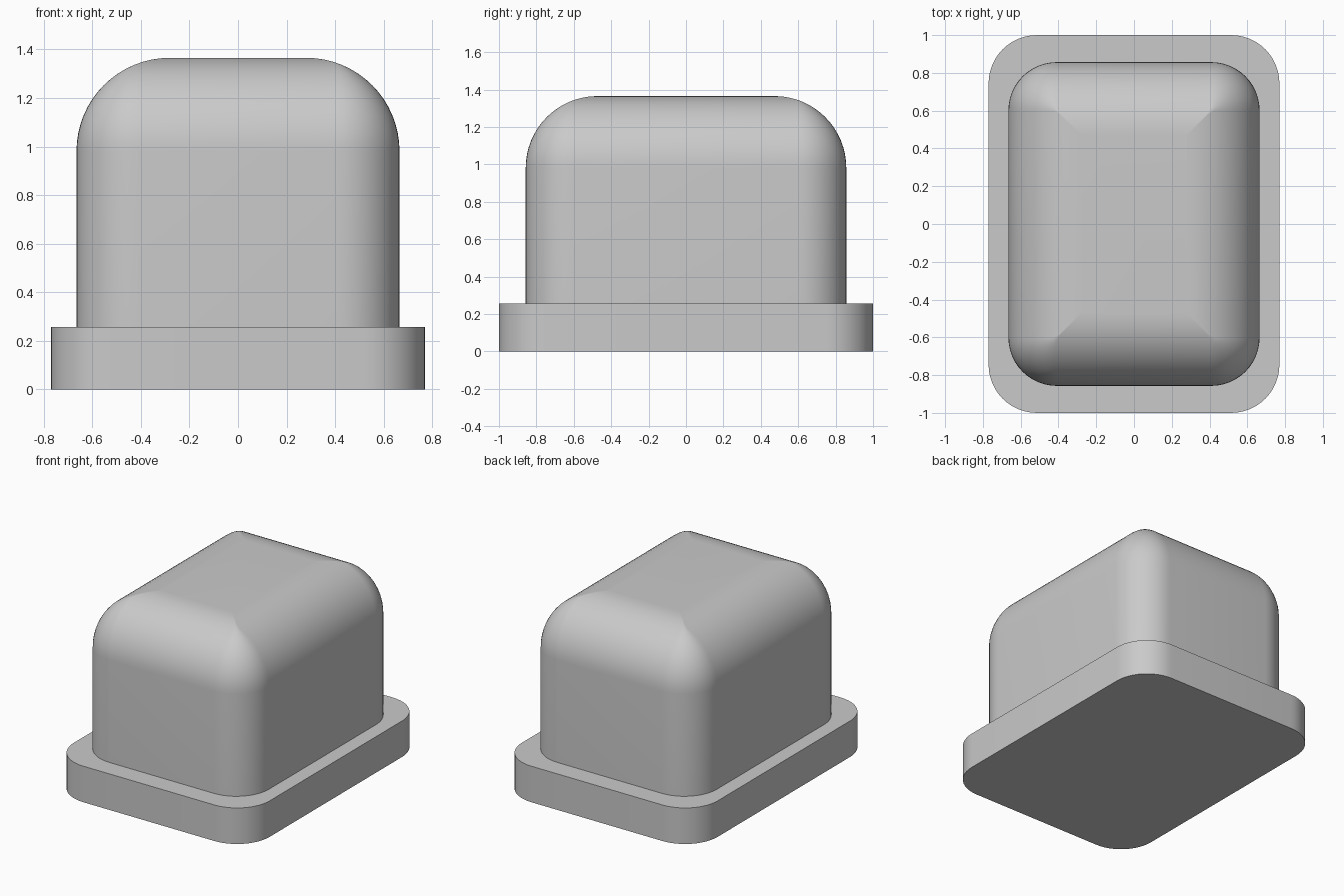
import bpy
import bmesh
import math

if "Cube" in bpy.data.objects:
    bpy.data.objects.remove(bpy.data.objects["Cube"])

grey = bpy.data.materials.new("light grey")
grey.diffuse_color = (0.59, 0.59, 0.59, 1)
grey.use_nodes = True
grey.node_tree.nodes["Principled BSDF"].inputs["Base Color"].default_value = grey.diffuse_color

STEPS = 12  # segments per rounded corner


def ring(bm, hx, hy, radius, z):
    """Rounded rectangle of vertices at one height."""
    verts = []
    for i, (sx, sy) in enumerate([(1, 1), (-1, 1), (-1, -1), (1, -1)]):
        for k in range(STEPS + 1):
            a = math.pi / 2 * (i + k / STEPS)
            verts.append(bm.verts.new((sx * (hx - radius) + radius * math.cos(a),
                                       sy * (hy - radius) + radius * math.sin(a), z)))
    return verts


def rounded_block(name, sections, cap_bottom):
    """Stack rounded rectangles (hx, hy, radius, z) into a solid."""
    bm = bmesh.new()
    rings = [ring(bm, *s) for s in sections]
    n = len(rings[0])
    for low, high in zip(rings, rings[1:]):
        for i in range(n):
            j = (i + 1) % n
            bm.faces.new((low[i], low[j], high[j], high[i]))
    bm.faces.new(rings[-1])
    if cap_bottom:
        bm.faces.new(rings[0][::-1])
    mesh = bpy.data.meshes.new(name)
    bm.to_mesh(mesh)
    bm.free()
    mesh.materials.append(grey)
    obj = bpy.data.objects.new(name, mesh)
    bpy.context.collection.objects.link(obj)
    bpy.ops.object.select_all(action='DESELECT')
    obj.select_set(True)
    bpy.context.view_layer.objects.active = obj
    bpy.ops.object.shade_smooth_by_angle(angle=math.radians(35))
    return obj


# Flat base flange
BASE_TOP = 0.256
rounded_block("base_flange", [(0.77, 1.0, 0.256, 0), (0.77, 1.0, 0.256, BASE_TOP)], True)

# Cap body with a large fillet around its top edge
HX, HY, CORNER, TOP, FILLET = 0.665, 0.857, 0.256, 1.365, 0.384
sections = [(HX, HY, CORNER, BASE_TOP)]
for k in range(17):
    a = math.pi / 2 * k / 16
    inset = FILLET * (1 - math.cos(a))
    sections.append((HX - inset, HY - inset, max(CORNER - inset, 0.004),
                     TOP - FILLET * (1 - math.sin(a))))
rounded_block("rounded_cap", sections, False)
